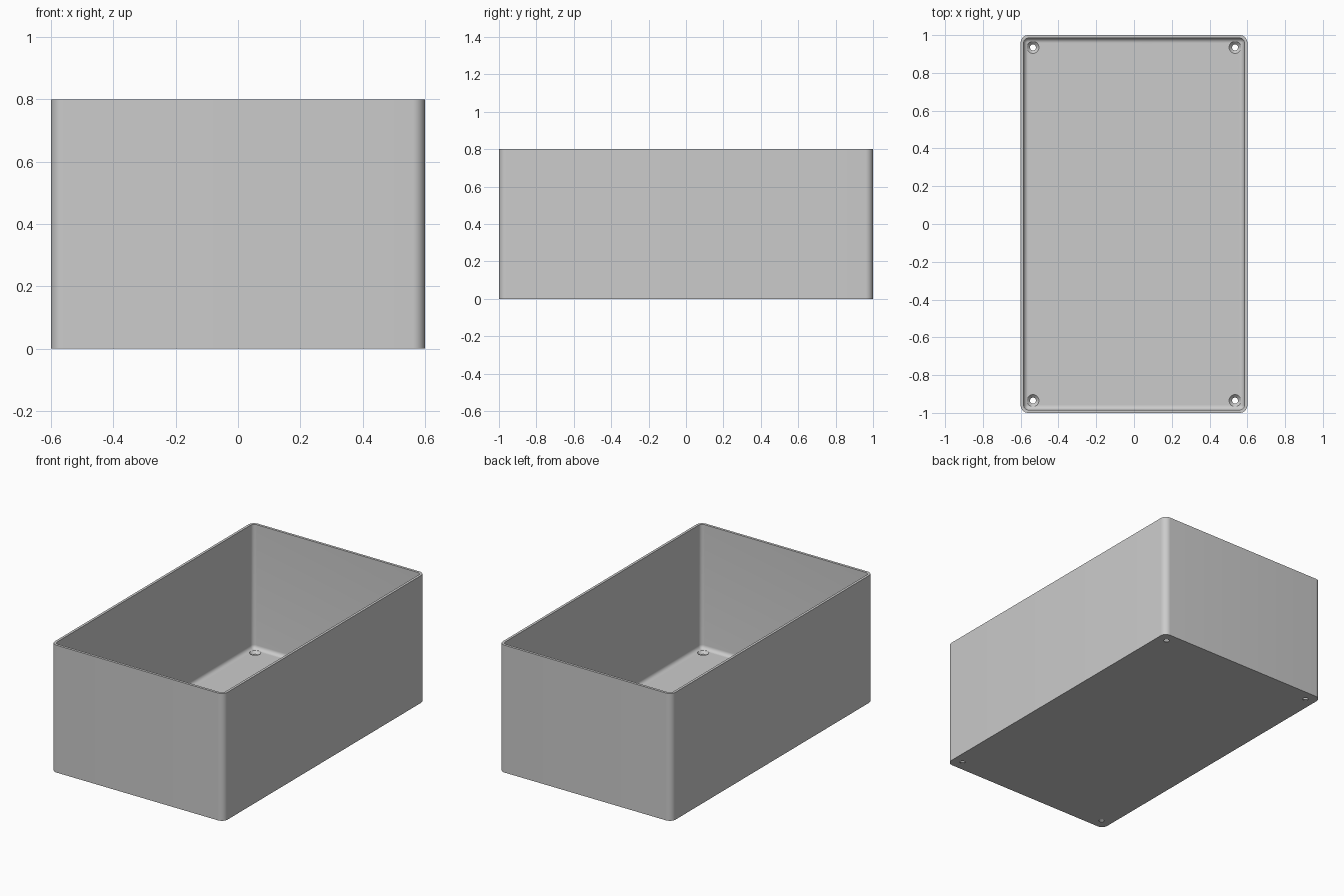
import bpy, bmesh, math

if "Cube" in bpy.data.objects:
    bpy.data.objects.remove(bpy.data.objects["Cube"])

HALF_X, HALF_Y, HEIGHT = 0.6, 1.0, 0.8
CORNER, WALL, FLOOR, FILLET = 0.04, 0.016, 0.02, 0.024
HOLE_X, HOLE_Y = 0.535, 0.935

grey = bpy.data.materials.new("plain grey")
grey.use_nodes = True
colour = (0.6, 0.6, 0.6, 1)
grey.diffuse_color = colour
grey.node_tree.nodes["Principled BSDF"].inputs["Base Color"].default_value = colour


def make_object(name, bm):
    bmesh.ops.recalc_face_normals(bm, faces=bm.faces)
    mesh = bpy.data.meshes.new(name)
    bm.to_mesh(mesh)
    bm.free()
    mesh.materials.append(grey)
    obj = bpy.data.objects.new(name, mesh)
    bpy.context.collection.objects.link(obj)
    return obj


def rounded_loop(bm, inset, z, steps=10):
    """Ring of vertices along a rounded rectangle, inset from the outside."""
    r = max(CORNER - inset, 0.003)
    cx, cy = HALF_X - inset - r, HALF_Y - inset - r
    ring = []
    for quarter, (sx, sy) in enumerate([(1, 1), (-1, 1), (-1, -1), (1, -1)]):
        for i in range(steps + 1):
            a = math.pi / 2 * (quarter + i / steps)
            ring.append(bm.verts.new((sx * cx + r * math.cos(a), sy * cy + r * math.sin(a), z)))
    return ring


def loft(bm, rings):
    for a, b in zip(rings, rings[1:]):
        for i in range(len(a)):
            j = (i + 1) % len(a)
            bm.faces.new((a[i], a[j], b[j], b[i]))
    bm.faces.new(rings[0])
    bm.faces.new(rings[-1])


# Open tray: outer wall, rim, inner wall, rounded inner floor edge
profile = [(0, 0), (0, HEIGHT), (WALL, HEIGHT)]
for i in range(7):
    a = math.pi / 2 * i / 6
    profile.append((WALL + FILLET * (1 - math.cos(a)), FLOOR + FILLET * (1 - math.sin(a))))
bm = bmesh.new()
loft(bm, [rounded_loop(bm, inset, z) for inset, z in profile])
box = make_object("open_box", bm)

# Countersunk screw hole cutters, one per corner
bm = bmesh.new()
SIDES = 32
for sx in (-1, 1):
    for sy in (-1, 1):
        rings = []
        for r, z in [(0.016, -0.02), (0.016, 0.004), (0.032, FLOOR), (0.032, 0.06)]:
            rings.append([bm.verts.new((sx * HOLE_X + r * math.cos(t), sy * HOLE_Y + r * math.sin(t), z))
                          for t in (2 * math.pi * k / SIDES for k in range(SIDES))])
        loft(bm, rings)
cutter = make_object("screw_hole_cutter", bm)
cutter.hide_render = True

cut = box.modifiers.new("screw holes", "BOOLEAN")
cut.operation = "DIFFERENCE"
cut.solver = "EXACT"
cut.object = cutter
bpy.ops.object.select_all(action="DESELECT")
box.select_set(True)
bpy.context.view_layer.objects.active = box
bpy.ops.object.modifier_apply(modifier=cut.name)
bpy.data.objects.remove(cutter)
bpy.ops.object.shade_smooth_by_angle(angle=math.radians(30))
